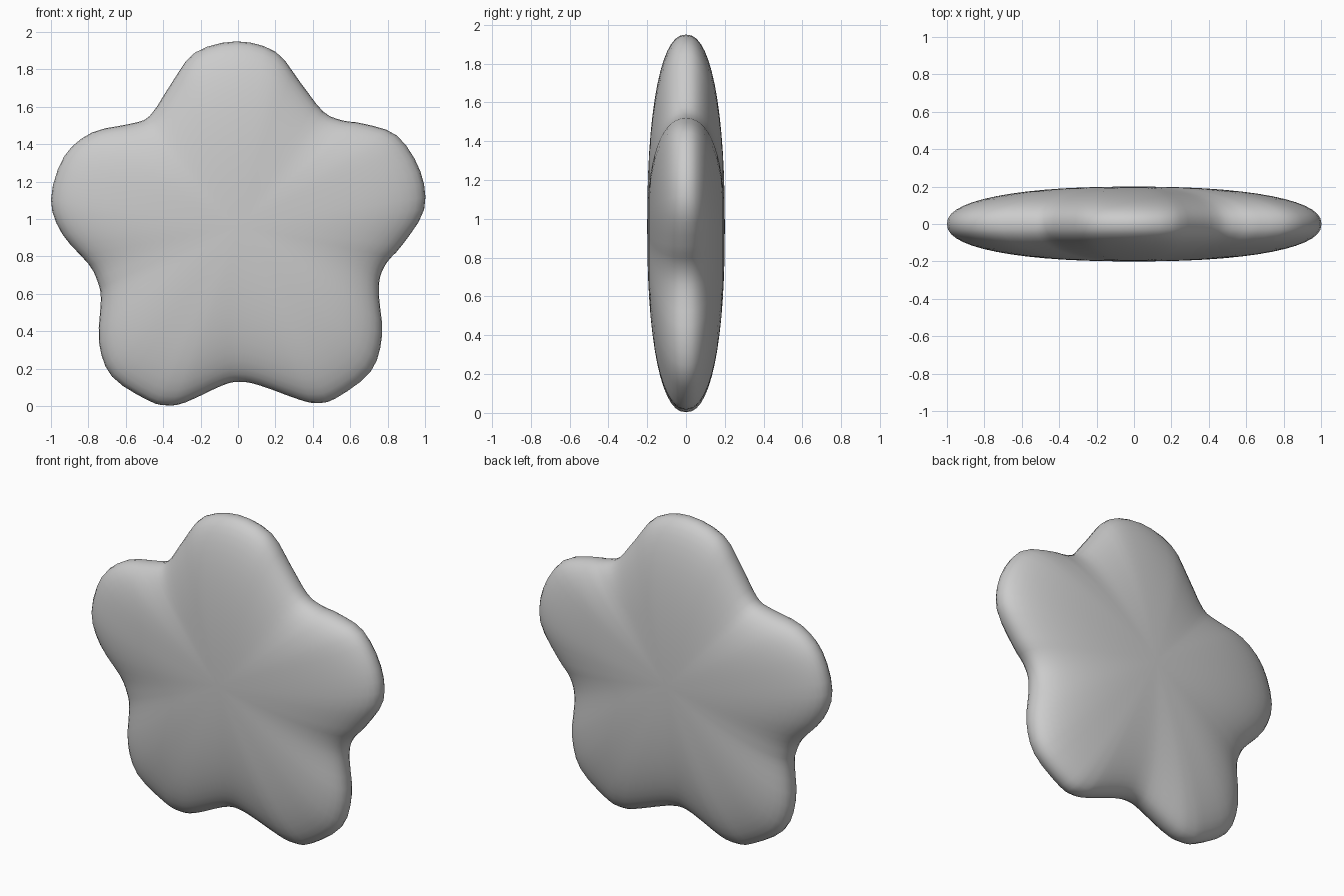
import bpy, bmesh
from math import sin, cos, pi
from mathutils import Vector

if "Cube" in bpy.data.objects:
    bpy.data.objects.remove(bpy.data.objects["Cube"])

# Outline of the puffy star, seen from the front (x, z), clockwise from the top
OUTLINE = [
    (-.01, 1.95), (.20, 1.895), (.33, 1.735), (.455, 1.575), (.56, 1.527), (.67, 1.51),
    (.85, 1.446), (.975, 1.255), (.995, 1.05), (.877, .86), (.80, .773), (.76, .69),
    (.754, .585), (.77, .377), (.71, .185), (.52, .04), (.417, .017), (.326, .035),
    (.118, .11), (.01, .13), (-.085, .11), (-.28, .02), (-.38, .004), (-.48, .03),
    (-.674, .158), (-.743, .34), (-.733, .57), (-.749, .66), (-.797, .757), (-.94, .92),
    (-1.0, 1.105), (-.93, 1.334), (-.78, 1.463), (-.572, 1.51), (-.47, 1.553),
    (-.353, 1.73), (-.23, 1.89)]
CENTRE = Vector((0, .96))
HALF_DEPTH = .2
POWER = 2 / 2.3      # slightly fuller than an ellipse
RINGS = 28
STEPS = 3


def smooth_loop(points, steps):
    """Closed Catmull-Rom curve through the points."""
    p = [Vector(q) for q in points]
    n, out = len(p), []
    for i in range(n):
        a, b, c, d = p[i - 1], p[i], p[(i + 1) % n], p[(i + 2) % n]
        for s in range(steps):
            t = s / steps
            out.append(.5 * (2 * b + (c - a) * t + (2 * a - 5 * b + 4 * c - d) * t * t
                             + (3 * b - a - 3 * c + d) * t ** 3))
    return out


# Cushion body: outline scaled through a rounded section from front to back
loop = smooth_loop(OUTLINE, STEPS)
bm = bmesh.new()
rings = []
for k in range(1, RINGS):
    a = pi * k / RINGS
    scale = sin(a) ** POWER
    y = -HALF_DEPTH * abs(cos(a)) ** POWER * (1 if cos(a) > 0 else -1)
    if k * 2 == RINGS:
        y = 0
    ring = []
    for q in loop:
        v = CENTRE + (q - CENTRE) * scale
        ring.append(bm.verts.new((v.x, y, v.y)))
    rings.append(ring)
n = len(loop)
for r0, r1 in zip(rings, rings[1:]):
    for i in range(n):
        j = (i + 1) % n
        bm.faces.new((r0[i], r0[j], r1[j], r1[i]))
# Close front and back
for ring, y in ((rings[0], -HALF_DEPTH), (rings[-1], HALF_DEPTH)):
    pole = bm.verts.new((CENTRE.x, y, CENTRE.y))
    for i in range(n):
        bm.faces.new((ring[i], ring[(i + 1) % n], pole))
bmesh.ops.recalc_face_normals(bm, faces=bm.faces)
for f in bm.faces:
    f.smooth = True

mesh = bpy.data.meshes.new("puffy_star")
bm.to_mesh(mesh)
bm.free()
star = bpy.data.objects.new("puffy_star", mesh)
bpy.context.collection.objects.link(star)
